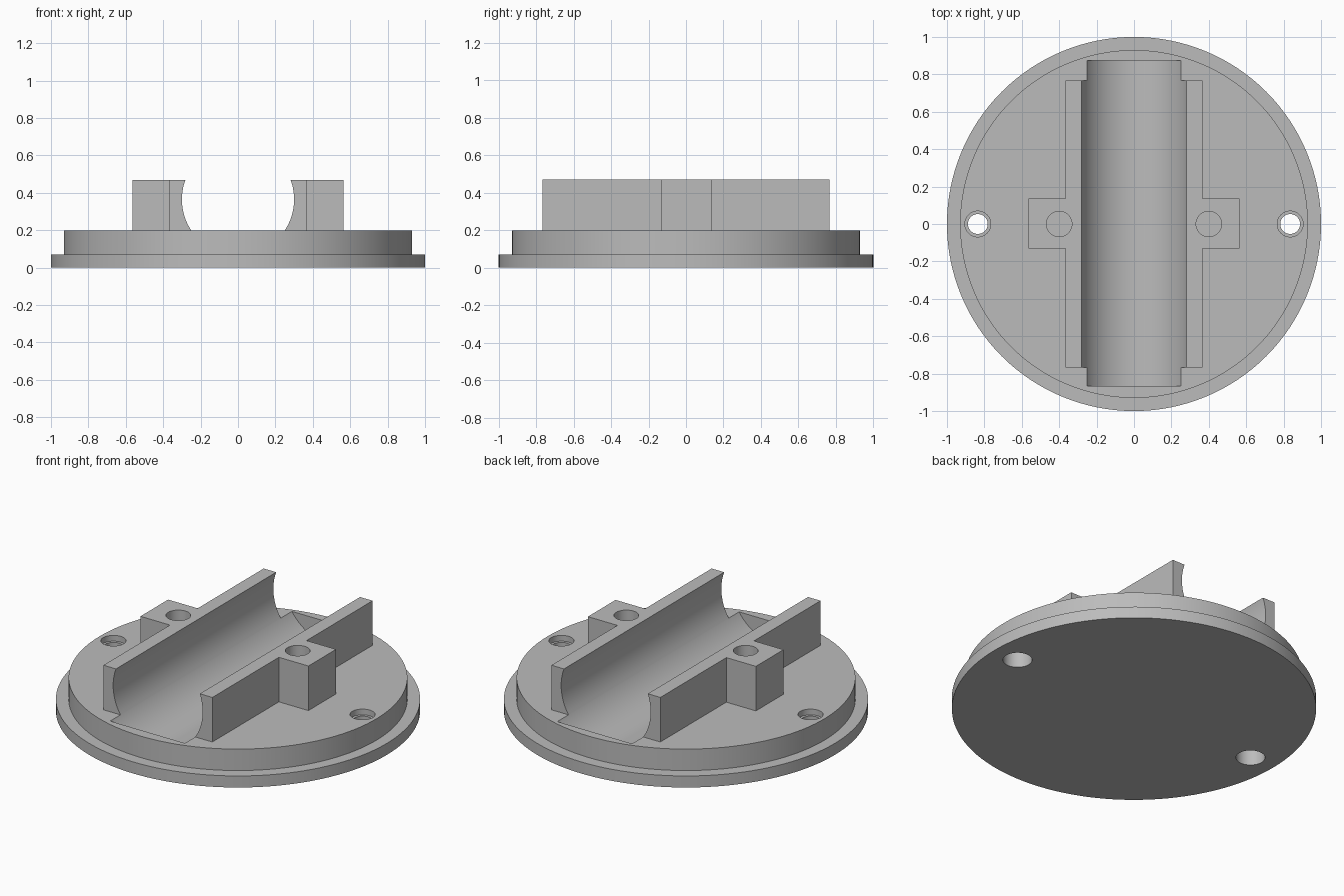
import bpy, bmesh, math
from mathutils import Matrix

if "Cube" in bpy.data.objects:
    bpy.data.objects.remove(bpy.data.objects["Cube"])

grey = bpy.data.materials.new("plain_grey")
grey.diffuse_color = (0.5, 0.5, 0.5, 1)
grey.use_nodes = True
grey.node_tree.nodes["Principled BSDF"].inputs["Base Color"].default_value = grey.diffuse_color


def make_object(name, bm):
    bmesh.ops.recalc_face_normals(bm, faces=bm.faces)
    mesh = bpy.data.meshes.new(name)
    bm.to_mesh(mesh)
    bm.free()
    mesh.materials.append(grey)
    ob = bpy.data.objects.new(name, mesh)
    bpy.context.collection.objects.link(ob)
    return ob


def lathe(name, profile, x=0.0, segments=48):
    """Closed solid of revolution about z from (radius, z) pairs."""
    bm = bmesh.new()
    rings = [[bm.verts.new((x + r * math.cos(2 * math.pi * i / segments),
                            r * math.sin(2 * math.pi * i / segments), z))
              for i in range(segments)] for r, z in profile]
    for a, b in zip(rings, rings[1:]):
        for i in range(segments):
            j = (i + 1) % segments
            bm.faces.new((a[i], a[j], b[j], b[i]))
    bm.faces.new(rings[0])
    bm.faces.new(rings[-1])
    return make_object(name, bm)


def extrude(name, outline, z0, z1):
    bm = bmesh.new()
    face = bm.faces.new([bm.verts.new((x, y, z0)) for x, y in outline])
    geom = bmesh.ops.extrude_face_region(bm, geom=[face])["geom"]
    bmesh.ops.translate(bm, vec=(0, 0, z1 - z0),
                        verts=[v for v in geom if isinstance(v, bmesh.types.BMVert)])
    return make_object(name, bm)


def combine(target, other, operation):
    mod = target.modifiers.new(operation.lower(), 'BOOLEAN')
    mod.operation, mod.solver, mod.object = operation, 'EXACT', other
    bpy.context.view_layer.update()
    mesh = bpy.data.meshes.new_from_object(
        target.evaluated_get(bpy.context.evaluated_depsgraph_get()))
    target.modifiers.clear()
    target.data = mesh
    bpy.data.objects.remove(other)


# Stepped round base
base = lathe("cradle_base", [(1, 0), (1, 0.07), (0.93, 0.07), (0.93, 0.2)], segments=128)

# Side rails, each with a screw boss in the middle
for s in (-1, 1):
    outline = [(0.2, -0.767), (0.365, -0.767), (0.365, -0.13), (0.563, -0.13),
               (0.563, 0.135), (0.365, 0.135), (0.365, 0.767), (0.2, 0.767)]
    combine(base, extrude("rail", [(s * x, y) for x, y in outline], 0.12, 0.47), 'UNION')

# Round trough along y
bm = bmesh.new()
bmesh.ops.create_cone(bm, cap_ends=True, segments=96, radius1=0.3, radius2=0.3, depth=1.74,
                      matrix=Matrix.Translation((0, 0.004, 0.365)) @ Matrix.Rotation(math.pi / 2, 4, 'X'))
combine(base, make_object("trough_cutter", bm), 'DIFFERENCE')

# Blind boss holes and counterbored mounting holes
for s in (-1, 1):
    combine(base, lathe("boss_hole", [(0.068, 0.2), (0.068, 0.6)], s * 0.4), 'DIFFERENCE')
    combine(base, lathe("mount_hole", [(0.08, -0.1), (0.08, 0.12), (0.053, 0.12), (0.053, 0.165),
                                       (0.069, 0.165), (0.069, 0.3)], s * 0.835), 'DIFFERENCE')

base.data.materials.clear()
base.data.materials.append(grey)
bpy.context.view_layer.objects.active = base
base.select_set(True)
bpy.ops.object.shade_smooth_by_angle(angle=math.radians(30))
